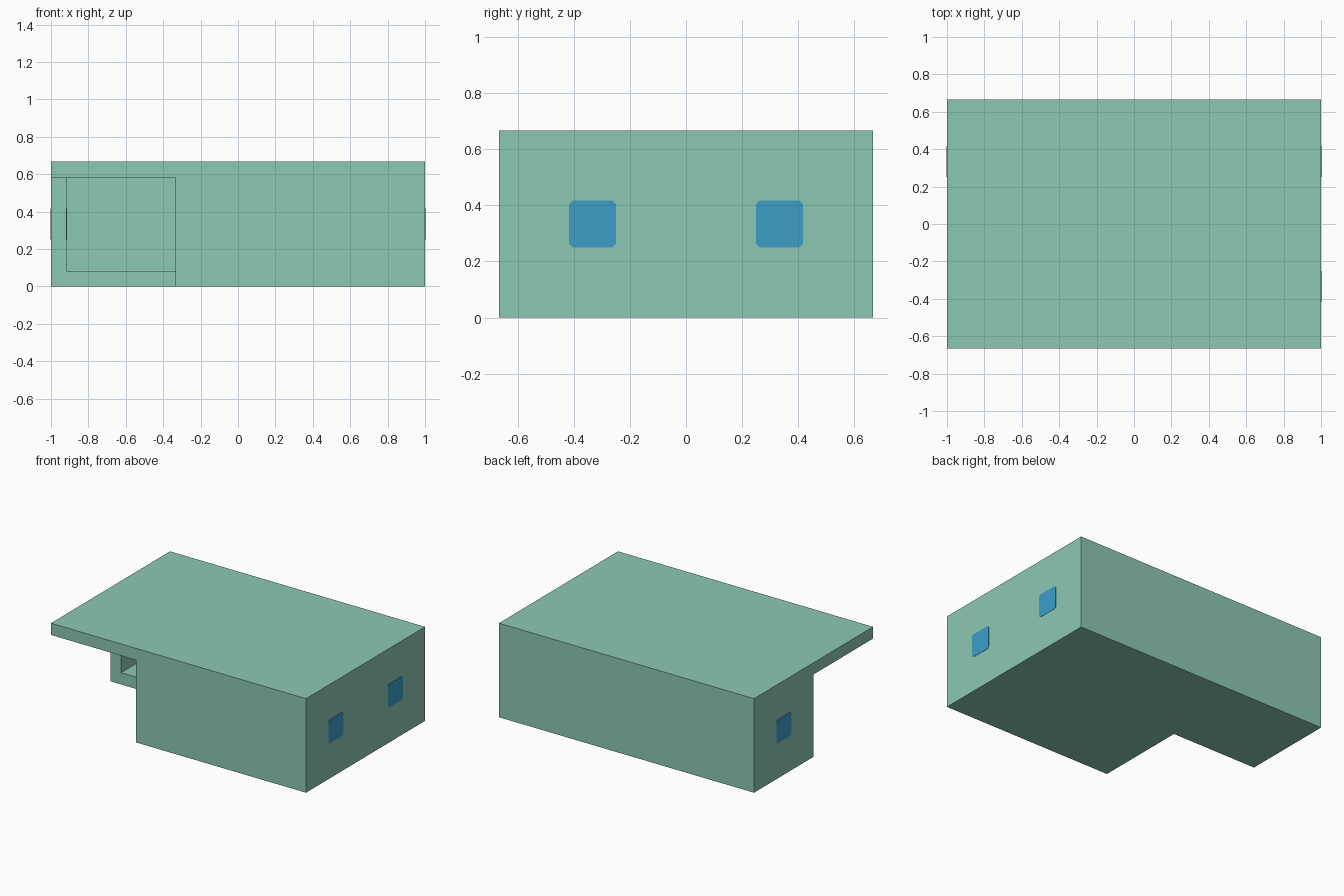
import bpy
import bmesh

cube = bpy.data.objects.get("Cube")
if cube:
    bpy.data.objects.remove(cube, do_unlink=True)

T = 1 / 12          # wall, floor and roof thickness
X, Y, H = 1.0, 8 * T, 8 * T
NOTCH = -4 * T      # side of the open porch


def material(name, rgb):
    mat = bpy.data.materials.new(name)
    mat.use_nodes = True
    mat.diffuse_color = (*rgb, 1)
    mat.node_tree.nodes["Principled BSDF"].inputs["Base Color"].default_value = (*rgb, 1)
    return mat


def prism(name, outline, z0, z1, mat):
    """Extrude a flat outline from z0 up to z1."""
    bm = bmesh.new()
    face = bm.faces.new([bm.verts.new((x, y, z0)) for x, y in outline])
    top = bmesh.ops.extrude_face_region(bm, geom=[face])["geom"]
    verts = [v for v in top if isinstance(v, bmesh.types.BMVert)]
    bmesh.ops.translate(bm, verts=verts, vec=(0, 0, z1 - z0))
    bmesh.ops.recalc_face_normals(bm, faces=bm.faces)
    mesh = bpy.data.meshes.new(name)
    bm.to_mesh(mesh)
    bm.free()
    mesh.materials.append(mat)
    obj = bpy.data.objects.new(name, mesh)
    bpy.context.collection.objects.link(obj)
    return obj


def window(name, x, y, mat):
    """Thin pane with clipped corners, lying against a side wall."""
    r, c, d = T, 0.012, 0.002
    corners = [(r, c - r), (r, r - c), (r - c, r), (c - r, r),
               (-r, r - c), (-r, c - r), (c - r, -r), (r - c, -r)]
    pane = prism(name, corners, -d, d, mat)
    pane.rotation_euler = (0, 1.570796, 0)
    pane.location = (x, y, H / 2)


green = material("sea green", (0.262, 0.578, 0.456))
blue = material("window blue", (0.047, 0.342, 0.584))

# L-shaped floor
prism("floor", [(-X, 0), (NOTCH, 0), (NOTCH, -Y), (X, -Y), (X, Y), (-X, Y)], 0, T, green)

# Walls follow the floor edge and leave the porch side open
prism("walls", [(-X, 0), (-X, Y), (X, Y), (X, -Y), (NOTCH, -Y), (NOTCH, 0),
                (NOTCH + T, 0), (NOTCH + T, T - Y), (X - T, T - Y),
                (X - T, Y - T), (T - X, Y - T), (T - X, 0)], T, H - T, green)

# Roof slab overhanging the porch
prism("roof", [(-X, -Y), (X, -Y), (X, Y), (-X, Y)], H - T, H, green)

# Windows, seen on both faces of the side walls
for label, side, y in (("right_front", 1, -Y / 2), ("right_back", 1, Y / 2), ("left_back", -1, Y / 2)):
    window("window_" + label, side * X, y, blue)
    window("window_inside_" + label, side * (X - T), y, blue)
